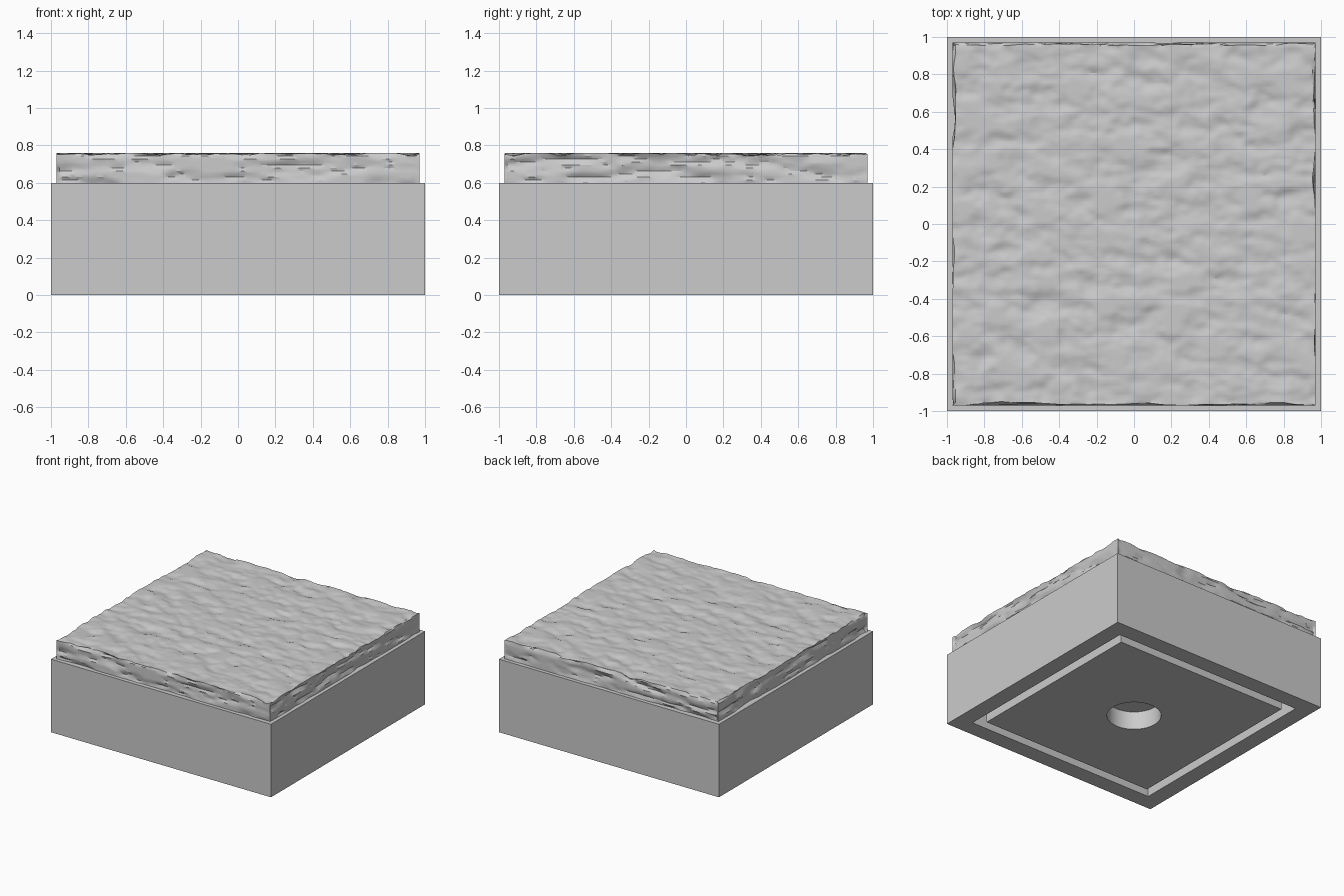
import bpy, bmesh
from mathutils import Vector, noise

cube = bpy.data.objects.get("Cube")
if cube:
    bpy.data.objects.remove(cube, do_unlink=True)

BASE_TOP, SLAB_TOP, SLAB_HALF = 0.6, 0.76, 0.97
RECESS = 0.15

stone = bpy.data.materials.new("stone_grey")
stone.use_nodes = True
grey = (0.6, 0.6, 0.6, 1)
stone.diffuse_color = grey
stone.node_tree.nodes["Principled BSDF"].inputs["Base Color"].default_value = grey


def add_object(name, bm):
    bmesh.ops.recalc_face_normals(bm, faces=bm.faces)
    mesh = bpy.data.meshes.new(name)
    bm.to_mesh(mesh)
    bm.free()
    mesh.materials.append(stone)
    obj = bpy.data.objects.new(name, mesh)
    bpy.context.collection.objects.link(obj)
    return obj


def activate(obj):
    bpy.ops.object.select_all(action='DESELECT')
    obj.select_set(True)
    bpy.context.view_layer.objects.active = obj


# Base block with a square groove cut into its underside
bm = bmesh.new()
bmesh.ops.create_cube(bm, size=2)
for v in bm.verts:
    v.co.z = BASE_TOP if v.co.z > 0 else 0
bottom = min(bm.faces, key=lambda f: f.calc_center_median().z)
for thickness, depth in ((0.193, 0), (0, -RECESS), (0.107, 0), (0, RECESS)):
    bmesh.ops.inset_individual(bm, faces=[bottom], thickness=thickness, depth=depth)
base = add_object("base", bm)

# Round magnet hole in the middle of the underside
bm = bmesh.new()
bmesh.ops.create_cone(bm, cap_ends=True, segments=64, radius1=0.204, radius2=0.204, depth=2 * RECESS)
cutter = add_object("hole_cutter", bm)
cutter.hide_render = True
activate(base)
cut = base.modifiers.new("magnet_hole", 'BOOLEAN')
cut.operation = 'DIFFERENCE'
cut.solver = 'EXACT'
cut.object = cutter
bpy.ops.object.modifier_apply(modifier=cut.name)
bpy.data.objects.remove(cutter, do_unlink=True)
bpy.ops.object.shade_smooth_by_angle()

# Stone slab: a finely divided block
bm = bmesh.new()
bmesh.ops.create_cube(bm, size=2)
upright = [e for e in bm.edges if abs(e.verts[0].co.z - e.verts[1].co.z) > 1]
level = [e for e in bm.edges if e not in upright]
bmesh.ops.subdivide_edges(bm, edges=level, cuts=119, use_grid_fill=True)
upright = [e for e in bm.edges if abs(e.verts[0].co.z - e.verts[1].co.z) > 1]
bmesh.ops.subdivide_edges(bm, edges=upright, cuts=9, use_grid_fill=True)


def chips(p, low, strength):
    """Depth of chipped stone; shallow areas stay flat."""
    n = noise.fractal(p, 0.9, 2.0, 3)
    return min(max(n - low, 0) * strength, 0.03)


# Chipped top, and sides worn in long level ripples
for v in bm.verts:
    x, y, z = v.co
    shift = Vector()
    if z > 0.999:
        shift.z -= chips(Vector((x * 5 + y * 1.5, y * 8, 3)), -0.3, 0.017)
    strata = z * 1.3
    if abs(x) > 0.999 and abs(y) < 0.999:
        shift.x -= x * chips(Vector((x * 9, y * 2.5, strata)), -0.2, 0.025)
    if abs(y) > 0.999 and abs(x) < 0.999:
        shift.y -= y * chips(Vector((x * 2.5, y * 9 + 4, strata)), -0.2, 0.025)
    height = BASE_TOP + (SLAB_TOP - BASE_TOP) * (z + 1) / 2
    v.co = Vector((x * SLAB_HALF, y * SLAB_HALF, height)) + shift
slab = add_object("stone_slab", bm)
activate(slab)
bpy.ops.object.shade_smooth_by_angle()
